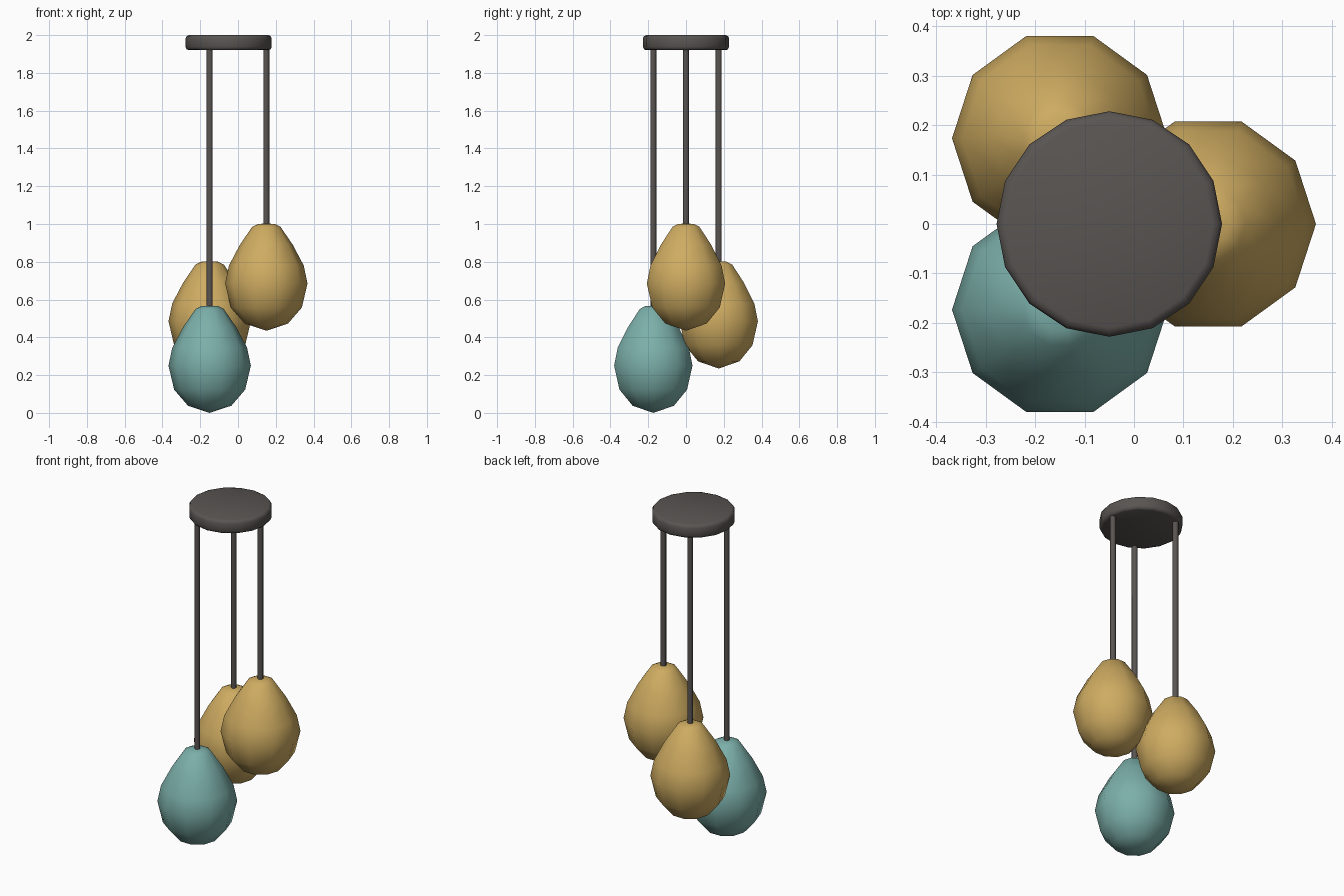
import bpy, bmesh, math

if "Cube" in bpy.data.objects:
    bpy.data.objects.remove(bpy.data.objects["Cube"])


def material(name, rgb):
    m = bpy.data.materials.new(name)
    m.diffuse_color = (*rgb, 1)
    m.use_nodes = True
    m.node_tree.nodes["Principled BSDF"].inputs["Base Color"].default_value = m.diffuse_color
    return m


def lathe(name, profile, sides, loc, mat, angle=40):
    """Spin (radius, z) points around z; zero radius makes a pole."""
    bm = bmesh.new()
    rings = []
    for r, z in profile:
        if r == 0:
            rings.append([bm.verts.new((0, 0, z))] * sides)
        else:
            rings.append([bm.verts.new((r * math.cos(2 * math.pi * i / sides),
                                        r * math.sin(2 * math.pi * i / sides), z))
                          for i in range(sides)])
    for a, b in zip(rings, rings[1:]):
        for i in range(sides):
            j = (i + 1) % sides
            bm.faces.new(list(dict.fromkeys((a[i], a[j], b[j], b[i]))))
    # flat caps on open ends
    if profile[0][0] > 0:
        bm.faces.new(rings[0][::-1])
    if profile[-1][0] > 0:
        bm.faces.new(rings[-1])
    bmesh.ops.recalc_face_normals(bm, faces=bm.faces)
    me = bpy.data.meshes.new(name)
    bm.to_mesh(me)
    bm.free()
    me.materials.append(mat)
    ob = bpy.data.objects.new(name, me)
    bpy.context.collection.objects.link(ob)
    ob.location = loc
    bpy.ops.object.select_all(action='DESELECT')
    ob.select_set(True)
    bpy.context.view_layer.objects.active = ob
    bpy.ops.object.shade_smooth_by_angle(angle=math.radians(angle))
    return ob


metal = material("dark_metal", (0.10, 0.09, 0.085))
gold = material("gold_glass", (0.62, 0.41, 0.12))
teal = material("teal_glass", (0.20, 0.43, 0.40))

# ceiling canopy with softened rims
lathe("canopy", [(0.21, 1.92), (0.222, 1.925), (0.228, 1.937), (0.228, 1.983),
                 (0.222, 1.995), (0.21, 2.0)], 16, (-0.05, 0, 0), metal, 50)

# egg-shaped shades, each hanging on a cord
EGG = [(0, 0), (0.115, 0.038), (0.188, 0.123), (0.218, 0.25),
       (0.198, 0.345), (0.14, 0.455), (0.075, 0.55), (0.045, 0.565), (0, 0.568)]
pendants = [("right", 0, 0.435, gold), ("back", 120, 0.235, gold),
            ("front", 240, 0.0, teal)]
for label, deg, z, mat in pendants:
    a = math.radians(deg)
    x, y = -0.05 + 0.2 * math.cos(a), 0.2 * math.sin(a)
    lathe(label + "_shade", EGG, 10, (x, y, z), mat, 60)
    lathe(label + "_cord", [(0.016, z + 0.55), (0.016, 1.93)], 8, (x, y, 0), metal, 60)
